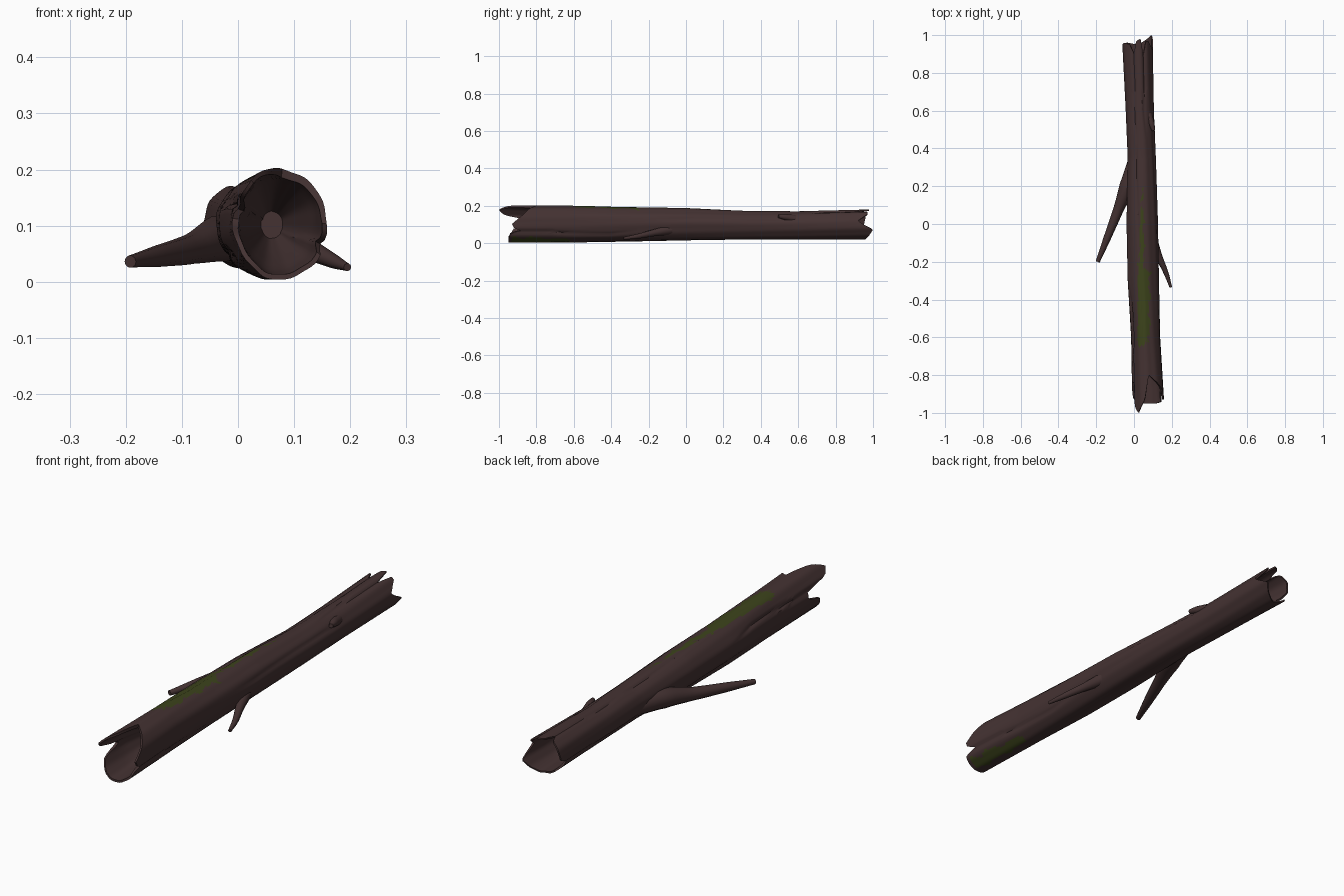
import bpy, bmesh, math
from mathutils import Vector

cube = bpy.data.objects.get("Cube")
if cube:
    bpy.data.objects.remove(cube, do_unlink=True)


def material(name, rgb):
    m = bpy.data.materials.new(name)
    m.use_nodes = True
    m.diffuse_color = (*rgb, 1)
    bsdf = m.node_tree.nodes["Principled BSDF"]
    bsdf.inputs["Base Color"].default_value = (*rgb, 1)
    bsdf.inputs["Roughness"].default_value = 0.9
    return m


bark = material("dark_bark", (0.058, 0.032, 0.032))
moss = material("moss_green", (0.045, 0.056, 0.011))


def lerp_table(table, v):
    """Linear lookup of the values in rows of (key, value, ...)."""
    if v <= table[0][0]:
        return table[0][1:]
    for a, b in zip(table, table[1:]):
        if v <= b[0]:
            t = (v - a[0]) / (b[0] - a[0])
            return [p + (q - p) * t for p, q in zip(a[1:], b[1:])]
    return table[-1][1:]


# Trunk: y, left edge, right edge, bottom, top
TRUNK = [(-0.95, -0.008, 0.162, 0.003, 0.205), (-0.6, -0.015, 0.14, 0.003, 0.2),
         (-0.3, -0.034, 0.133, 0.008, 0.193), (0, -0.04, 0.127, 0.014, 0.188),
         (0.35, -0.034, 0.115, 0.02, 0.172), (0.6, -0.045, 0.105, 0.02, 0.171),
         (0.95, -0.063, 0.1, 0.02, 0.18)]
# Splintered rims: angle in degrees (0 = +x, 90 = up), y of the rim
FRONT = [(0, -0.93), (30, -0.87), (60, -0.83), (85, -0.8), (103, -0.93),
         (130, -1), (150, -0.97), (163, -0.84), (178, -0.83), (195, -0.92),
         (230, -0.95), (300, -0.95), (328, -0.94), (338, -0.88), (347, -0.92), (360, -0.93)]
BACK = [(0, 0.95), (15, 0.92), (45, 0.97), (58, 0.97), (66, 0.88), (78, 0.98),
        (95, 0.97), (106, 0.9), (120, 0.95), (150, 0.96), (185, 0.95), (205, 0.89),
        (225, 0.96), (270, 0.95), (300, 0.97), (340, 1), (360, 0.95)]
# Bark cracks: angle, start y, end y, depth
CRACKS = [(160, -1.1, -0.3, 0.1), (105, -0.6, 0.5, 0.06), (335, -1.1, -0.25, 0.07),
          (66, 0.45, 1.1, 0.08), (106, 0.4, 1.1, 0.08), (205, 0.3, 1.1, 0.08),
          (220, -0.5, 0.4, 0.05), (20, -0.2, 0.6, 0.04)]
SIDES, RINGS, INNER = 64, 110, 10


def bark_scale(a, y):
    s = 0.99 + 0.016 * math.sin(5 * a + 2 * y) + 0.01 * math.sin(11 * a - 3 * y + 1)
    for ang, y0, y1, depth in CRACKS:
        fade = min(1, max(0, min(y - y0, y1 - y) / 0.15))
        d = math.degrees(a) - ang - 8 * math.sin(4 * y) * fade * (abs(y) < 0.7)
        s -= depth * fade * math.exp(-(d / 5) ** 2)
    return s


def trunk_point(a, y, scale):
    x0, x1, z0, z1 = lerp_table(TRUNK, y)
    s = scale * bark_scale(a, y)
    return Vector(((x0 + x1) / 2 + (x1 - x0) / 2 * s * math.cos(a), y,
                   (z0 + z1) / 2 + (z1 - z0) / 2 * s * math.sin(a)))


def is_moss(c, a):
    deg = math.degrees(a)
    wave = 0.006 * math.sin(45 * c.y) + 0.004 * math.sin(97 * c.y + 1)
    if c.z > 0.14 and -0.65 < c.y < 0.2:
        wide = -0.63 < c.y < -0.25
        left = 0.02 if c.y < -0.2 else 0.03
        right = 0.082 if wide else 0.052
        taper = 0.02 * max(0, (c.y + 0.05) / 0.25)
        return left + wave * 0.5 + taper / 2 < c.x < right + wave - taper / 2
    return -0.93 < c.y < -0.62 and 278 + 700 * wave < deg < 312 + 900 * wave - 40 * (c.y + 0.8)


FUNNEL = [(0, 0.93), (0.2, 0.84), (0.33, 0.55), (0.45, 0.25)]
bm = bmesh.new()
columns = []
for i in range(SIDES):
    a = math.tau * i / SIDES
    f, b = lerp_table(FRONT, math.degrees(a))[0], lerp_table(BACK, math.degrees(a))[0]
    col = []
    # front hollow, outer bark, back hollow
    for k in range(INNER, -1, -1):
        y = f + (-0.55 - f) * k / INNER
        col.append(trunk_point(a, y, lerp_table(FUNNEL, y + 1)[0]))
    col += [trunk_point(a, f + (b - f) * k / RINGS, 1) for k in range(RINGS + 1)]
    for k in range(INNER + 1):
        y = b + (0.55 - b) * k / INNER
        col.append(trunk_point(a, y, lerp_table(FUNNEL, 1 - y)[0]))
    columns.append([bm.verts.new(p) for p in col])
for i in range(SIDES):
    c0, c1 = columns[i], columns[(i + 1) % SIDES]
    for k in range(len(c0) - 1):
        face = bm.faces.new((c0[k], c1[k], c1[k + 1], c0[k + 1]))
        outer = INNER < k < INNER + 1 + RINGS
        if outer and is_moss(face.calc_center_median(), math.tau * (i + 0.5) / SIDES):
            face.material_index = 1
bm.faces.new([c[0] for c in columns])
bm.faces.new([c[-1] for c in reversed(columns)])
bmesh.ops.recalc_face_normals(bm, faces=bm.faces)
mesh = bpy.data.meshes.new("log_trunk")
bm.to_mesh(mesh)
bm.free()
trunk = bpy.data.objects.new("log_trunk", mesh)
bpy.context.collection.objects.link(trunk)
mesh.materials.append(bark)
mesh.materials.append(moss)


def smooth(obj, degrees):
    bpy.ops.object.select_all(action="DESELECT")
    obj.select_set(True)
    bpy.context.view_layer.objects.active = obj
    if obj.type == "CURVE":
        bpy.ops.object.convert(target="MESH")
    bpy.ops.object.shade_smooth_by_angle(angle=math.radians(degrees))


smooth(trunk, 40)


def branch(name, points):
    """Tapered tube along rows of (x, y, z, radius)."""
    cu = bpy.data.curves.new(name, "CURVE")
    cu.dimensions = "3D"
    cu.bevel_depth = 1
    cu.bevel_resolution = 3
    cu.resolution_u = 6
    cu.use_fill_caps = True
    sp = cu.splines.new("BEZIER")
    sp.bezier_points.add(len(points) - 1)
    for p, (x, y, z, r) in zip(sp.bezier_points, points):
        p.co = (x, y, z)
        p.radius = r
        p.handle_left_type = p.handle_right_type = "AUTO"
    cu.materials.append(bark)
    obj = bpy.data.objects.new(name, cu)
    bpy.context.collection.objects.link(obj)
    smooth(obj, 45)


# Broken side branches and a small knot
branch("right_branch", [(0.01, 0.34, 0.08, 0.04), (-0.035, 0.2, 0.076, 0.042),
                        (-0.085, 0.07, 0.058, 0.027), (-0.14, -0.07, 0.046, 0.02),
                        (-0.192, -0.2, 0.036, 0.011)])
branch("left_branch", [(0.09, -0.07, 0.075, 0.03), (0.135, -0.18, 0.054, 0.018),
                       (0.17, -0.26, 0.037, 0.013), (0.195, -0.335, 0.026, 0.007)])
branch("knot", [(0.075, 0.58, 0.13, 0.022), (0.092, 0.53, 0.14, 0.017),
                (0.104, 0.495, 0.144, 0.009)])
